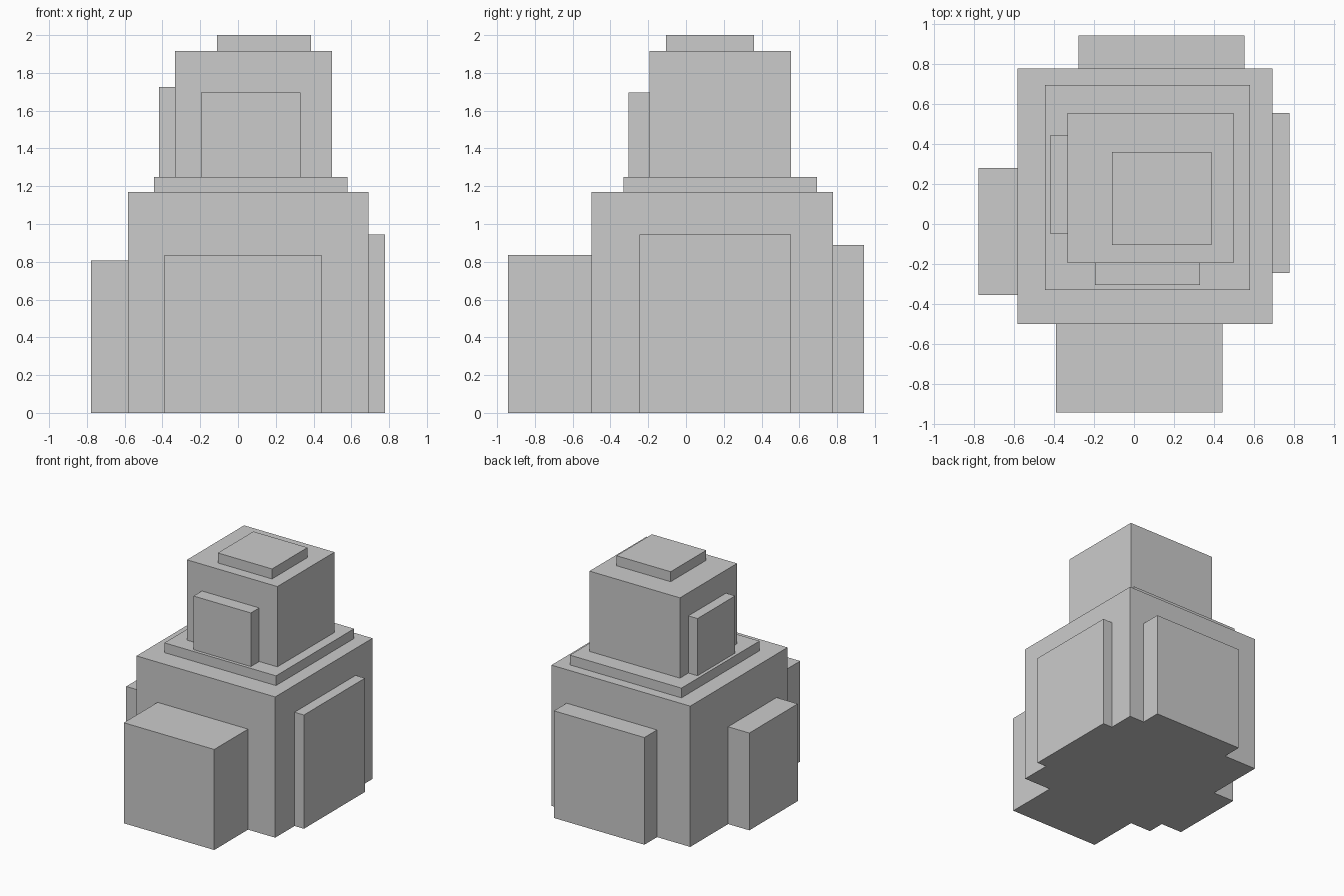
import bpy

if "Cube" in bpy.data.objects:
    bpy.data.objects.remove(bpy.data.objects["Cube"])


def box(name, x, y, z):
    """Axis-aligned box spanning the given (min, max) ranges."""
    spans = (x, y, z)
    bpy.ops.mesh.primitive_cube_add(size=1, location=[(a + b) / 2 for a, b in spans])
    ob = bpy.context.object
    ob.name = name
    ob.scale = [b - a for a, b in spans]
    bpy.ops.object.transform_apply(location=False, rotation=False, scale=True)
    return ob


# Shared levels and wall positions
BASE_X, BASE_Y, BASE_TOP = (-0.583, 0.692), (-0.5, 0.777), 1.169
TOWER_X, TOWER_Y, TOWER_Z = (-0.333, 0.498), (-0.194, 0.555), (1.25, 1.917)

# Lower block with a projecting bay on each side
box("lower_block", BASE_X, BASE_Y, (0, BASE_TOP))
box("lower_front_bay", (-0.389, 0.442), (-0.943, BASE_Y[0]), (0, 0.835))
box("lower_back_bay", (-0.278, 0.553), (BASE_Y[1], 0.943), (0, 0.89))
box("lower_left_bay", (-0.778, BASE_X[0]), (-0.356, 0.28), (0, 0.808))
box("lower_right_bay", (BASE_X[1], 0.778), (-0.246, 0.555), (0, 0.945))

# Thin step between the blocks
box("middle_step", (-0.444, 0.581), (-0.331, 0.694), (BASE_TOP, TOWER_Z[0]))

# Upper block with front and left bays, and a cap
box("upper_block", TOWER_X, TOWER_Y, TOWER_Z)
box("upper_front_bay", (-0.195, 0.331), (-0.304, TOWER_Y[0]), (TOWER_Z[0], 1.695))
box("upper_left_bay", (-0.417, TOWER_X[0]), (-0.05, 0.444), (TOWER_Z[0], 1.725))
box("top_cap", (-0.111, 0.387), (-0.106, 0.36), (TOWER_Z[1], 2.0))
